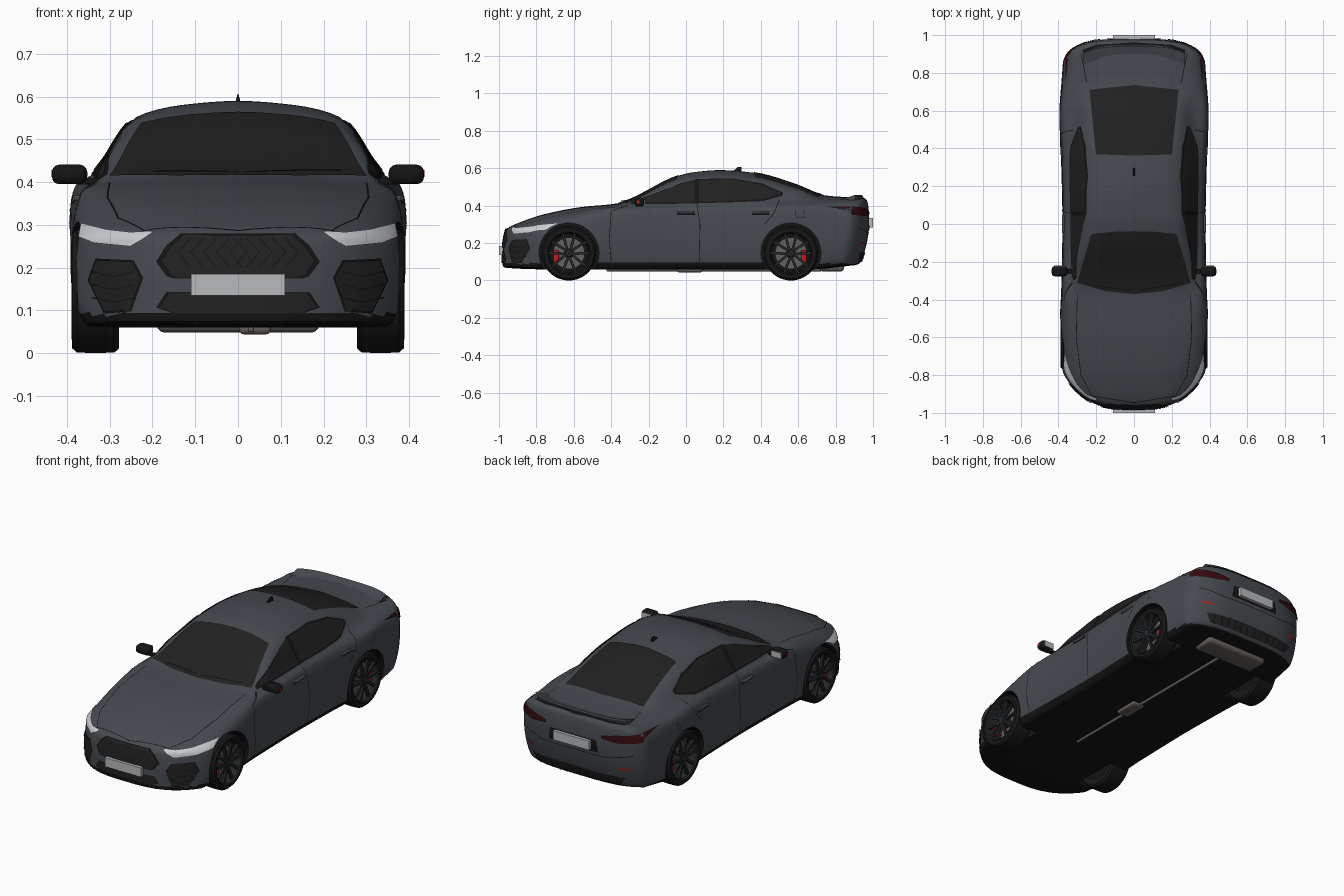
import bpy, bmesh, math
from mathutils import Vector, Matrix
from mathutils.bvhtree import BVHTree

if "Cube" in bpy.data.objects:
    bpy.data.objects.remove(bpy.data.objects["Cube"])

def material(name, r, g, b):
    m = bpy.data.materials.new(name)
    m.use_nodes = True
    m.diffuse_color = (r, g, b, 1)
    m.node_tree.nodes["Principled BSDF"].inputs["Base Color"].default_value = (r, g, b, 1)
    return m

PAINT = material("grey_paint", .06, .069, .079)
GLASS = material("dark_glass", .015, .015, .015)
TRIM = material("black_trim", .007, .007, .007)
RUBBER = material("tyre_rubber", .009, .009, .009)
RIM = material("dark_rim", .018, .02, .022)
LAMP = material("headlight_white", .6, .62, .64)
SILVER = material("plate_silver", .48, .49, .5)
RED = material("bright_red", .55, .01, .01)
TAIL = material("tail_light_red", .035, .003, .005)
STEEL = material("exhaust_steel", .13, .12, .11)

# ---- helpers ----
def finish(bm, name, mats, fix=True):
    if fix:
        bmesh.ops.recalc_face_normals(bm, faces=bm.faces)
    me = bpy.data.meshes.new(name)
    bm.to_mesh(me)
    bm.free()
    for m in mats:
        me.materials.append(m)
    me.shade_smooth()
    me.set_sharp_from_angle(angle=math.radians(35))
    ob = bpy.data.objects.new(name, me)
    bpy.context.scene.collection.objects.link(ob)
    return ob

def loft(name, rings, mats, wrap=False):
    bm = bmesh.new()
    vs = [[bm.verts.new(p) for p in r] for r in rings]
    n, k = len(vs), len(vs[0])
    for i in range(n if wrap else n - 1):
        a, b = vs[i], vs[(i + 1) % n]
        for j in range(k):
            bm.faces.new((a[j], a[(j + 1) % k], b[(j + 1) % k], b[j]))
    if not wrap:
        bm.faces.new(vs[0])
        bm.faces.new(vs[-1])
    return finish(bm, name, mats)

def lathe(name, profile, mat, segs=48):
    turn = [math.tau * i / segs for i in range(segs)]
    return loft(name, [[(x, r * math.sin(a), r * math.cos(a)) for r, x in profile] for a in turn], [mat], True)

def box(name, loc, size, mat, bevel=0.0):
    bm = bmesh.new()
    bmesh.ops.create_cube(bm, size=1, matrix=Matrix.Translation(loc) @ Matrix.Diagonal((*size, 1)))
    if bevel:
        bmesh.ops.bevel(bm, geom=bm.edges[:], offset=bevel, segments=3, profile=.5, affect='EDGES')
    return finish(bm, name, [mat])

def curve(pts):
    """Smooth interpolation without overshoot."""
    t, v = zip(*pts)
    d = [(v[i + 1] - v[i]) / (t[i + 1] - t[i]) for i in range(len(t) - 1)]
    m = [d[0]] + [2 * a * b / (a + b) if a * b > 0 else 0 for a, b in zip(d, d[1:])] + [d[-1]]
    def f(x):
        x = min(max(x, t[0]), t[-1])
        i = 0
        while i < len(d) - 1 and x > t[i + 1]:
            i += 1
        h = t[i + 1] - t[i]
        q = (x - t[i]) / h
        return (v[i] * (1 + 2 * q) * (1 - q) ** 2 + v[i + 1] * q * q * (3 - 2 * q)
                + h * m[i] * q * (1 - q) ** 2 - h * m[i + 1] * q * q * (1 - q))
    return f

# ---- body: sections lofted along the length ----
top = curve([(-.98, .28), (-.9, .313), (-.78, .352), (-.57, .392), (-.37, .412), (-.04, .56), (.04, .579),
             (.18, .59), (.36, .576), (.6, .508), (.735, .457), (.8, .45), (.98, .44)])
width = curve([(-.98, .385), (-.6, .393), (-.3, .384), (0, .379), (.3, .385), (.58, .398), (.8, .385), (.98, .375)])
floor = curve([(-.98, .068), (-.8, .06), (.7, .06), (.98, .085)])
shoulder = curve([(-.98, .262), (-.85, .293), (-.6, .337), (-.3, .38), (0, .385), (.6, .395), (.98, .375)])
belt_x = curve([(-.98, .3), (-.6, .33), (-.37, .335), (.3, .335), (.735, .31), (.98, .31)])
belt_z = curve([(-.98, .278), (-.85, .318), (-.6, .365), (-.37, .393), (0, .408), (.4, .425), (.98, .42)])
roof_x = curve([(-.98, .2), (-.6, .24), (-.37, .3), (-.2, .29), (-.04, .25), (.15, .238), (.4, .235), (.98, .25)])
roof_drop = curve([(-.98, .001), (-.37, .015), (-.04, .03), (.3, .04), (.735, .02), (.98, .008)])

def section(s, scale=1.0):
    w, zb, zs, zt, rx, dr = width(s), floor(s), shoulder(s), top(s), roof_x(s), roof_drop(s)
    keys = [(-.6 * w, zb), (0, zb), (.6 * w, zb), (.9 * w, zb), (.97 * w, zb + .035), (w, zb + .45 * (zs - zb)),
            (.985 * w, zs - .05), (.95 * w, zs), (belt_x(s), belt_z(s)), (rx, zt - dr),
            (.55 * rx, zt - .25 * dr), (0, zt), (-.55 * rx, zt - .25 * dr)]
    t = [0]
    for a, b in zip(keys, keys[1:]):
        t.append(t[-1] + math.dist(a, b))
    fx, fz = (curve(list(zip(t, c))) for c in zip(*keys))
    ts = [t[i] + (t[i + 1] - t[i]) * j / 4 for i in range(1, len(t) - 2) for j in range(4)] + [t[-2]]
    half = [(fx(q), fz(q)) for q in ts]
    ring = half + [(-x, z) for x, z in half[-2:0:-1]]
    mid = .17 if s < 0 else .26
    front, back = max(0, (-.4 - s) / .58), max(0, (s - .6) / .385)
    out = []
    for x, z in ring:
        x, z = x * scale, mid + (z - mid) * scale
        y = s + front * (.21 * abs(x / .39) ** 3.2 + .02 * min(1, max(0, (z - .15) / .13)) ** 2)
        y -= back * (.1 * abs(x / .38) ** 4 + .045 * ((z - .32) / .22) ** 2)
        out.append((x, y, z))
    return out

CAP = [(.98, .15), (.98, .3), (.98, .45), (.98, .6), (.98, .75), (.98, .87), (.978, .94), (.97, .978)]
plan = [(-s, k) for s, k in CAP] + [(-.955 + 1.91 * i / 84, 1) for i in range(85)] + CAP[::-1]
body = loft("body", [section(s, k) for s, k in plan], [PAINT, TRIM])
for p in body.data.polygons:
    p.material_index = int(p.center.z < .09)
tree = BVHTree.FromPolygons([v.co.copy() for v in body.data.vertices], [p.vertices[:] for p in body.data.polygons])

# ---- wheel wells ----
AXLES = {"front": -.626, "rear": .561}
for end, y in AXLES.items():
    for sx in (1, -1):
        bm = bmesh.new()
        bmesh.ops.create_cone(bm, cap_ends=True, segments=64, radius1=.16, radius2=.16, depth=.3,
                              matrix=Matrix.Translation((sx * .4, y, .147)) @ Matrix.Rotation(math.pi / 2, 4, 'Y'))
        cutter = finish(bm, "wheel_well_cutter", [PAINT, TRIM])
        for p in cutter.data.polygons:
            p.material_index = 1
        cutter.hide_render = True
        mod = body.modifiers.new("well", 'BOOLEAN')
        mod.operation, mod.solver, mod.object = 'DIFFERENCE', 'EXACT', cutter
        bpy.context.view_layer.objects.active = body
        bpy.ops.object.modifier_apply(modifier=mod.name)
        bpy.data.objects.remove(cutter)
body.data.set_sharp_from_angle(angle=math.radians(35))

# ---- plates wrapped on to the body ----
VIEWS = {"front": (lambda u, v: (u, -2, v), (0, 1, 0)), "back": (lambda u, v: (u, 2, v), (0, -1, 0)),
         "top": (lambda u, v: (u, v, 2), (0, 0, -1)), "side": (lambda u, v: (2, u, v), (-1, 0, 0))}

def patch(name, view, a, b, mat, lift=.004, mirror=False, n=6, m=8):
    place, d = VIEWS[view]
    d = Vector(d)
    def dense(pts):
        pts = [Vector(p) for p in pts]
        return [p.lerp(q, i / n) for p, q in zip(pts, pts[1:]) for i in range(n)] + [pts[-1]]
    bm = bmesh.new()
    for sx in (1, -1) if mirror else (1,):
        grid = []
        for p, q in zip(dense(a), dense(b)):
            row = []
            for j in range(m + 1):
                o = Vector(place(*p.lerp(q, j / m)))
                hit, nor = tree.ray_cast(o, d)[:2]
                if hit is None:
                    hit, nor = tree.find_nearest(o + d * 1.1)[:2]
                c = hit + nor * lift
                row.append(bm.verts.new((c.x * sx, c.y, c.z)))
            grid.append(row)
        look = Vector((d.x * sx, d.y, d.z))
        for r, s in zip(grid, grid[1:]):
            for j in range(m):
                f = bm.faces.new((r[j], r[j + 1], s[j + 1], s[j]))
                f.normal_update()
                if f.normal.dot(look) > 0:
                    f.normal_flip()
    return finish(bm, name, [mat], fix=False)

def line(name, view, pts, mat=TRIM, wide=.004, lift=.002, mirror=True):
    pts = [Vector(p) for p in pts]
    side = []
    for i in range(len(pts)):
        t = (pts[min(i + 1, len(pts) - 1)] - pts[max(i - 1, 0)]).normalized()
        side.append(Vector((-t.y, t.x)) * wide / 2)
    patch(name, view, [p + s for p, s in zip(pts, side)], [p - s for p, s in zip(pts, side)], mat, lift, mirror, 8, 1)

def flip(pts):
    return [(-u, v) for u, v in pts]

def framed(name, view, a, b, mat, mirror=False, grow=1.07):
    mid = sum((Vector(p) for p in a + b), Vector((0, 0))) / len(a + b)
    big = [[mid + (Vector(p) - mid) * grow for p in e] for e in (a, b)]
    patch(name + "_frame", view, *big, TRIM, .003, mirror)
    patch(name, view, a, b, mat, .006, mirror)

# glazing
right = [(0, -.37), (.15, -.355), (.3, -.31)]
roof_edge = [(0, -.037), (.11, -.04), (.225, -.052)]
patch("windscreen", "top", flip(right[:0:-1]) + right, flip(roof_edge[:0:-1]) + roof_edge, GLASS)
patch("rear_window", "top", [(-.2, .368), (0, .362), (.2, .368)], [(-.235, .71), (0, .735), (.235, .71)], GLASS)
patch("window_surround", "side", [(-.3, .405), (-.12, .407), (.06, .411), (.25, .416), (.41, .422), (.515, .452)],
      [(-.29, .416), (-.12, .483), (.06, .541), (.25, .543), (.41, .516), (.518, .468)], TRIM, .003, True)
patch("front_side_windows", "side", [(-.28, .412), (-.12, .414), (-.03, .416), (.045, .418)],
      [(-.27, .42), (-.12, .476), (-.03, .515), (.045, .532)], GLASS, .006, True)
patch("rear_side_windows", "side", [(.07, .418), (.25, .424), (.4, .43), (.5, .455)],
      [(.07, .533), (.25, .535), (.4, .509), (.505, .465)], GLASS, .006, True)
for k, pts in enumerate([[(-.2, -.325), (0, -.35)], [(.02, -.35), (.24, -.31)]]):
    line(f"wiper_{k}", "top", pts, TRIM, .008, .009, False)

# front lights, grille and vents
patch("headlights", "front", [(.2, .278), (.25, .249), (.333, .257), (.37, .27)],
      [(.2, .283), (.25, .28), (.31, .287), (.365, .302)], LAMP, .004, True)
grille = [(.14, .177), (.155, .182), (.178, .214), (.155, .25), (.125, .274)]
framed("grille", "front", flip(grille), grille, GLASS)
lower = [(.147, .094), (.183, .107), (.16, .142)]
framed("lower_grille", "front", flip(lower), lower, GLASS, grow=1.04)
framed("side_vents", "front", [(.25, .102), (.225, .175), (.245, .213)], [(.31, .097), (.345, .17), (.328, .217)], GLASS, True)
for k in range(5):
    x = .02 + .03 * k
    line(f"grille_bar_{k}", "front", [(x - .03, .2), (x, .235), (x - .03, .266)], TRIM, .003, .008)
for z in (.13, .16, .19):
    line("vent_bar", "front", [(.24, z), (.285, z - .012), (.335, z)], TRIM, .003, .008)
box("front_plate", (0, -.991, .16), (.22, .018, .05), SILVER)

# rear lights, plate and diffuser
framed("tail_lights", "back", [(.17, .356), (.25, .345), (.358, .35)], [(.17, .37), (.25, .385), (.358, .393)],
       TAIL, True, 1.03)
patch("plate_recess", "back", [(-.15, .272), (.15, .272)], [(-.14, .338), (.14, .338)], TRIM, .003)
box("rear_plate", (0, .988, .308), (.22, .024, .05), SILVER)
patch("diffuser", "back", [(-.25, .102), (0, .1), (.25, .102)], [(-.28, .15), (0, .155), (.28, .15)], GLASS)
for k in range(6):
    line(f"diffuser_fin_{k}", "back", [(.02 + .042 * k, .103), (.03 + .042 * k, .148)], TRIM, .008, .008)
line("rear_reflectors", "back", [(.25, .198), (.31, .204)], RED, .009, .004)
line("bumper_seam", "back", [(0, .255), (.2, .255), (.33, .28)])

# boot lip with its black trailing strip
lip = []
for i in range(25):
    x = -.27 + .54 * i / 24
    y = .94 - .04 * (x / .27) ** 4
    lip.append([(x, y - .06, .437), (x, y, .456), (x, y + .006, .45), (x, y, .425)])
loft("boot_lip", lip, [PAINT])
line("lip_strip", "top", [(-.27, .915), (-.2, .942), (0, .954), (.2, .942), (.27, .915)], TRIM, .012, .004, False)

# panel gaps
line("hood_gap", "top", [(.3, -.37), (.305, -.6), (.28, -.8), (.22, -.91), (0, -.945)])
line("boot_gap", "top", [(.25, .75), (.27, .85), (.28, .9)])
line("front_door_gap", "side", [(-.31, .4), (-.4, .37), (-.41, .22), (-.4, .1)])
line("centre_door_gap", "side", [(.058, .41), (.075, .3), (.07, .1)])
line("rear_door_gap", "side", [(.5, .43), (.47, .36), (.42, .3)])
line("fuel_flap", "side", [(.585, .375), (.59, .335), (.635, .335), (.63, .375)], wide=.003)

# handles and mirrors
for sx, tag in ((1, "left"), (-1, "right")):
    for y in (0, .4):
        box(f"{tag}_door_handle", (sx * (.374 + .012 * y), y, .362), (.016, .09, .013), PAINT, .004)
        line("handle_gap", "side", [(y - .05, .352), (y + .05, .352)], wide=.005)
    box(f"{tag}_mirror_arm", (sx * .35, -.25, .402), (.05, .025, .015), TRIM, .004)
    box(f"{tag}_mirror", (sx * .394, -.25, .418), (.083, .055, .046), TRIM, .018)
    box(f"{tag}_mirror_glass", (sx * .394, -.222, .418), (.06, .004, .032), SILVER)
    box(f"{tag}_mirror_signal", (sx * .434, -.255, .42), (.004, .012, .016), RED)

# roof aerial
loft("roof_aerial", [[(-w, .275 - l, z), (w, .275 - l, z), (w, .275 + b, z), (-w, .275 + b, z)]
                     for w, l, b, z in ((.007, .03, .022, .58), (.004, .01, .022, .596), (.001, 0, .022, .606))], [TRIM])

# ---- wheels ----
tyre = lathe("tyre", [(.108, -.053), (.134, -.055), (.144, -.044), (.1455, 0), (.144, .044), (.134, .055),
                      (.115, .054), (.112, .045)], RUBBER, 64)
barrel = lathe("rim_barrel", [(.108, -.05), (.118, .05), (.114, .056), (.108, .05), (.1, -.05)], RIM)
disc = lathe("brake_disc", [(.01, -.01), (.085, -.01), (.085, 0), (.01, 0)], STEEL)
back = lathe("wheel_back", [(.005, -.03), (.106, -.03), (.106, -.025), (.005, -.025)], TRIM)
hub = lathe("wheel_hub", [(.001, 0), (.026, 0), (.026, .044), (.018, .05), (.001, .05)], RIM, 24)
bm = bmesh.new()
for k in range(5):
    for d in (-1, 1):
        bmesh.ops.create_cube(bm, size=1, matrix=Matrix.Rotation(math.tau * k / 5, 4, 'X')
                              @ Matrix.Translation((.041, d * .021, .064)) @ Matrix.Rotation(-d * .25, 4, 'X')
                              @ Matrix.Diagonal((.014, .014, .1, 1)))
spokes = finish(bm, "wheel_spokes", [RIM])
parts = [tyre, barrel, disc, back, hub, spokes]
for end, y in AXLES.items():
    for sx, tag in ((1, "left"), (-1, "right")):
        for part in parts:
            ob = bpy.data.objects.new(f"{end}_{tag}_{part.name}", part.data)
            ob.location = (sx * .333, y, .1455)
            ob.rotation_euler.z = 0 if sx > 0 else math.pi
            bpy.context.scene.collection.objects.link(ob)
        out = -1 if end == "front" else 1
        box(f"{end}_{tag}_caliper", (sx * .347, y + out * .068, .128), (.034, .03, .066), RED, .006)
for part in parts:
    bpy.data.objects.remove(part)

# ---- exhaust ----
box("exhaust_pipe", (.03, .15, .056), (.014, 1.15, .014), STEEL, .005)
box("exhaust_resonator", (.04, .02, .058), (.075, .14, .028), STEEL, .011)
box("exhaust_muffler", (0, .78, .068), (.38, .13, .04), STEEL, .018)
